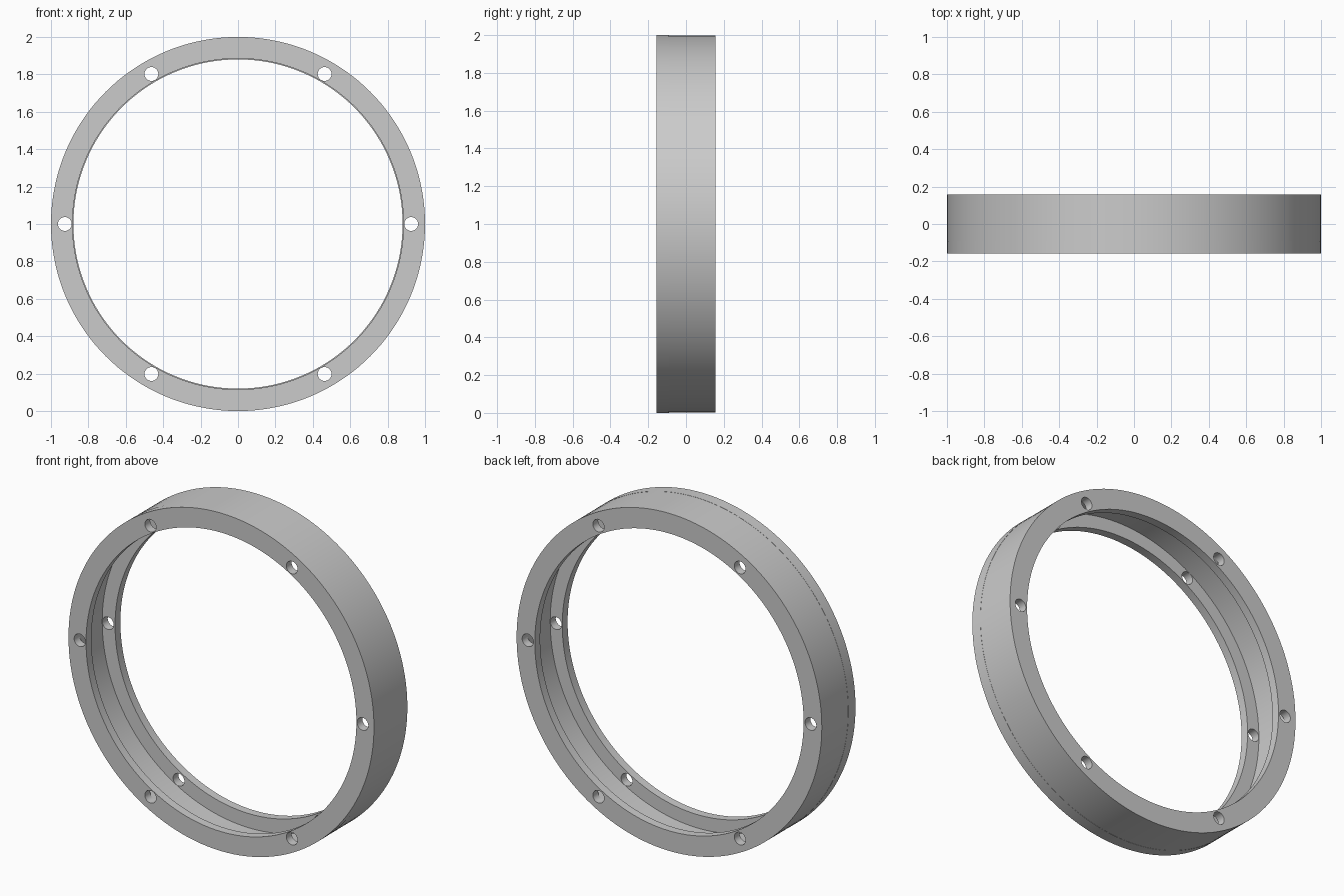
import bpy, bmesh, math
from mathutils import Matrix, Vector

cube = bpy.data.objects.get("Cube")
if cube:
    bpy.data.objects.remove(cube, do_unlink=True)

SEGMENTS = 144
HALF = 0.157        # half the ring's depth
FLANGE = 0.05       # flange thickness
BOLT_RADIUS = 0.926
HOLE_RADIUS = 0.037

grey = bpy.data.materials.new("light grey metal")
grey.use_nodes = True
colour = (0.6, 0.6, 0.6, 1)
grey.diffuse_color = colour
grey.node_tree.nodes["Principled BSDF"].inputs["Base Color"].default_value = colour


def add_object(name, bm):
    bmesh.ops.recalc_face_normals(bm, faces=bm.faces)
    mesh = bpy.data.meshes.new(name)
    bm.to_mesh(mesh)
    bm.free()
    mesh.materials.append(grey)
    obj = bpy.data.objects.new(name, mesh)
    bpy.context.collection.objects.link(obj)
    return obj


# Channel section (radius, depth) swept round the y axis
section = [(1, -HALF), (1, -0.09), (0.999, -0.09), (0.999, HALF),
           (0.88, HALF), (0.88, HALF - FLANGE), (0.964, HALF - FLANGE),
           (0.964, FLANGE - HALF), (0.885, FLANGE - HALF), (0.885, -HALF)]
bm = bmesh.new()
rings = []
for i in range(SEGMENTS):
    a = math.tau * i / SEGMENTS
    rings.append([bm.verts.new((r * math.cos(a), y, 1 + r * math.sin(a)))
                  for r, y in section])
for i, ring in enumerate(rings):
    after = rings[(i + 1) % SEGMENTS]
    for j in range(len(section)):
        k = (j + 1) % len(section)
        bm.faces.new((ring[j], ring[k], after[k], after[j]))
channel = add_object("channel_ring", bm)

# Six bolt holes through both flanges
bm = bmesh.new()
for i in range(6):
    a = math.tau * i / 6
    centre = Vector((BOLT_RADIUS * math.cos(a), 0, 1 + BOLT_RADIUS * math.sin(a)))
    bmesh.ops.create_cone(
        bm, cap_ends=True, segments=32, radius1=HOLE_RADIUS, radius2=HOLE_RADIUS,
        depth=1, matrix=Matrix.Translation(centre) @ Matrix.Rotation(math.pi / 2, 4, "X"))
cutter = add_object("bolt_hole_cutter", bm)
cutter.hide_render = True

cut = channel.modifiers.new("bolt_holes", "BOOLEAN")
cut.operation = "DIFFERENCE"
cut.solver = "EXACT"
cut.object = cutter
bpy.ops.object.select_all(action="DESELECT")
channel.select_set(True)
bpy.context.view_layer.objects.active = channel
bpy.ops.object.modifier_apply(modifier=cut.name)
bpy.data.objects.remove(cutter, do_unlink=True)

# Smooth walls with crisp rims
bpy.ops.object.shade_smooth_by_angle(angle=math.radians(30))
